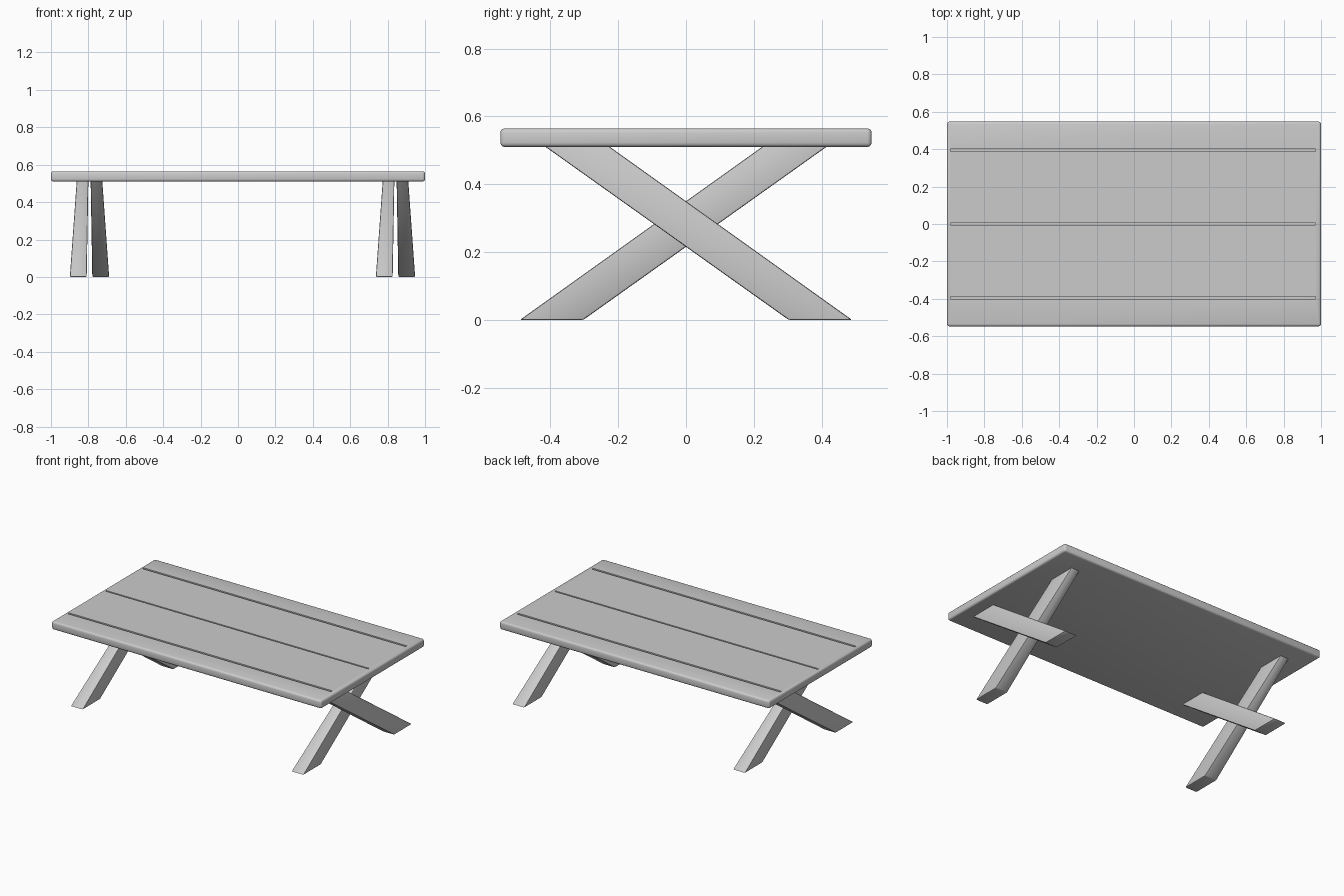
import bpy
import bmesh

cube = bpy.data.objects.get("Cube")
if cube:
    bpy.data.objects.remove(cube, do_unlink=True)

grey = bpy.data.materials.new("plain_grey")
grey.use_nodes = True
colour = (0.6, 0.6, 0.6, 1)
grey.diffuse_color = colour
grey.node_tree.nodes["Principled BSDF"].inputs["Base Color"].default_value = colour

TOP_Z, UNDER_Z = 0.565, 0.51


def add_object(name, bm):
    bmesh.ops.recalc_face_normals(bm, faces=bm.faces)
    mesh = bpy.data.meshes.new(name)
    bm.to_mesh(mesh)
    bm.free()
    mesh.materials.append(grey)
    obj = bpy.data.objects.new(name, mesh)
    bpy.context.collection.objects.link(obj)
    return obj


def add_box(bm, centre, size):
    verts = bmesh.ops.create_cube(bm, size=1)["verts"]
    for v in verts:
        v.co = [c + s * p for c, s, p in zip(centre, size, v.co)]


def select_only(obj):
    bpy.ops.object.select_all(action='DESELECT')
    obj.select_set(True)
    bpy.context.view_layer.objects.active = obj


def round_edges(obj, width, segments):
    select_only(obj)
    mod = obj.modifiers.new("rounded_edges", 'BEVEL')
    mod.width, mod.segments = width, segments
    mod.limit_method = 'ANGLE'
    bpy.ops.object.modifier_apply(modifier=mod.name)
    bpy.ops.object.shade_smooth_by_angle()


# Table top with rounded edges and three plank grooves
bm = bmesh.new()
add_box(bm, (0, 0, (TOP_Z + UNDER_Z) / 2), (2, 1.095, TOP_Z - UNDER_Z))
table_top = add_object("table_top", bm)
round_edges(table_top, 0.013, 3)

bm = bmesh.new()
for y, width in ((-0.395, 0.014), (0, 0.01), (0.395, 0.014)):
    add_box(bm, (-0.005, y, TOP_Z), (1.95, width, 0.024))
cutter = add_object("groove_cutter", bm)
cutter.hide_render = True
cut = table_top.modifiers.new("grooves", 'BOOLEAN')
cut.operation, cut.object, cut.solver = 'DIFFERENCE', cutter, 'EXACT'
select_only(table_top)
bpy.ops.object.modifier_apply(modifier=cut.name)
bpy.data.objects.remove(cutter, do_unlink=True)
bpy.ops.object.shade_smooth_by_angle()


# Crossed legs: slanting boards, thicker at the foot, one beside the other
def add_leg(name, pair_x, side):
    bm = bmesh.new()
    rings = []
    for z, y_a, y_b, inner, outer in ((0, 0.49, 0.303, 0.015, 0.105),
                                      (UNDER_Z + 0.008, -0.235, -0.425, 0.006, 0.068)):
        corners = ((inner, y_a), (outer, y_a), (outer, y_b), (inner, y_b))
        rings.append([bm.verts.new((pair_x + side * x, side * y, z)) for x, y in corners])
    foot, head = rings
    bm.faces.new(foot)
    bm.faces.new(head)
    for i in range(4):
        j = (i + 1) % 4
        bm.faces.new((foot[i], foot[j], head[j], head[i]))
    leg = add_object(name, bm)
    round_edges(leg, 0.006, 2)


for end, pair_x in (("right", -0.794), ("left", 0.842)):
    add_leg(end + "_leg_to_front", pair_x, -1)
    add_leg(end + "_leg_to_back", pair_x, 1)
